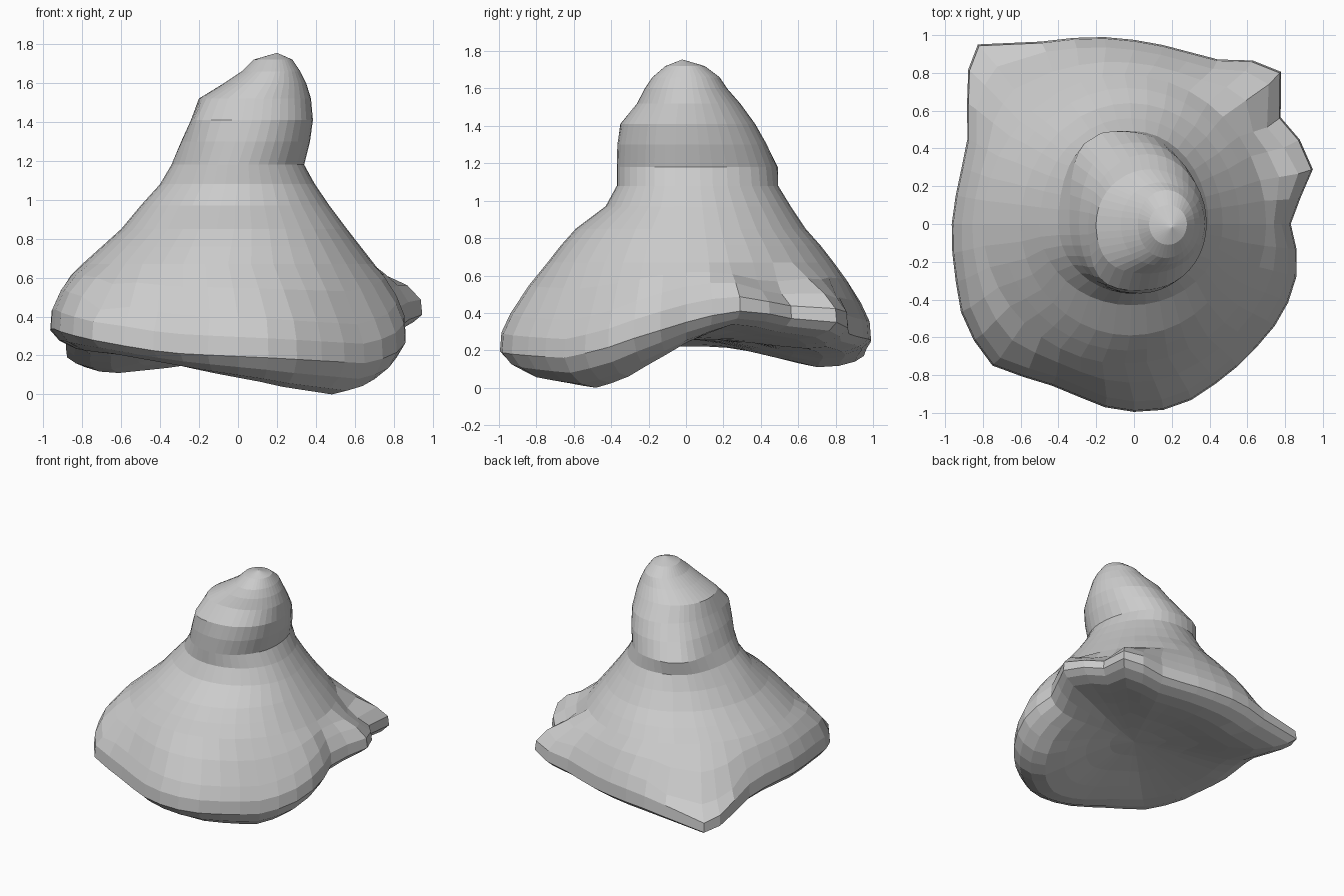
import bpy, bmesh
from math import sin, cos, radians, exp, pi

if "Cube" in bpy.data.objects:
    bpy.data.objects.remove(bpy.data.objects["Cube"])

N = 40  # sides around

# Rim outline: angle, radius, height of widest edge, height of underside lip
RIM = [
    (0, .83, .40, .24), (10, .90, .44, .29), (17, .99, .46, .33), (25, .99, .45, .32),
    (36, .96, .42, .29), (46, 1.12, .40, .26), (54, 1.07, .37, .23), (62, .98, .34, .21),
    (75, .95, .32, .20), (90, .975, .31, .18), (105, 1.02, .30, .16), (120, 1.10, .25, .13),
    (131, 1.26, .22, .11), (137, 1.20, .24, .13), (150, 1.00, .32, .19), (165, .95, .37, .22),
    (195, .98, .39, .22), (210, 1.04, .37, .21), (225, 1.06, .33, .20), (240, .96, .28, .16),
    (252, .96, .26, .13), (264, .99, .25, .10), (277, 1.00, .24, .07), (288, .98, .23, .04),
    (300, .94, .22, .02), (315, .92, .21, .00), (330, .92, .25, .04), (345, .90, .33, .14),
    (360, .83, .40, .24)]

# Cloak and head sections: z, x min, x max, y min, y max
SECTIONS = [
    (.67, -.80, .70, -.74, .79), (.76, -.70, .63, -.67, .72), (.85, -.60, .56, -.59, .64),
    (.97, -.50, .47, -.43, .56), (1.08, -.40, .395, -.37, .49), (1.18, -.34, .34, -.37, .48),
    (1.30, -.29, .37, -.365, .43), (1.41, -.24, .385, -.345, .37), (1.52, -.20, .375, -.26, .29),
    (1.60, -.07, .35, -.22, .22), (1.66, .02, .32, -.18, .18), (1.72, .08, .28, -.11, .10)]


def rim_at(deg):
    for a, b in zip(RIM, RIM[1:]):
        if a[0] <= deg <= b[0]:
            t = (deg - a[0]) / (b[0] - a[0])
            return [p + (q - p) * t for p, q in zip(a[1:], b[1:])]


def bump(ang, z, deg, height, spread):
    d = (ang - radians(deg) + pi) % (2 * pi) - pi
    return exp(-(d / .45) ** 2 - ((z - height) / spread) ** 2)


def section_point(sec, ang):
    z, x0, x1, y0, y1 = sec
    # front-left shoulder and back-left cheek of the head
    k = 1 + .16 * bump(ang, z, 228, 1.42, .14) + .18 * bump(ang, z, 132, 1.19, .12)
    x = (x0 + x1) / 2 + (x1 - x0) / 2 * cos(ang) * k
    y = (y1 if sin(ang) > 0 else -y0) * sin(ang) * k
    return x, y, z


def mix(p, q, t, lift=0):
    return (p[0] + (q[0] - p[0]) * t, p[1] + (q[1] - p[1]) * t, p[2] + (q[2] - p[2]) * t + lift)


# Each column runs from the hollow underside, round the rim, and up to the head
HOLLOW = .26
columns = []
for i in range(N):
    deg = 360 * i / N
    # snap to the pointed corners
    deg = {18: 17, 45: 46, 135: 137, 126: 131}.get(round(deg), deg)
    ang = radians(deg)
    r, zr, zb = rim_at(deg)
    polar = lambda s, z: (s * cos(ang), s * sin(ang), z)
    under = [polar(r * s, HOLLOW + (zb - HOLLOW) * t)
             for s, t in ((.2, .1), (.4, .38), (.58, .75), (.74, 1))]
    low = zr - .05
    under += [polar(r * .86, zb + (low - zb) * .12), polar(r * .95, zb + (low - zb) * .5)]
    # pointed corners and the right-hand frill are thinner than the rest of the rim
    frill = exp(-((deg - 30) / 20) ** 2)
    thin = min(1, max(.4, 1 - (r - 1) * 2.2)) * (1 - .7 * frill)
    lift = .15 - .075 * max(frill, (r > 1.05) * .6)
    top = polar(min(r * .945, 1.0 + (r - 1) * .4) - .04 * frill, zr + lift)
    col = under + [polar(r, low), polar(r * .992, zr + .05 * thin), top]
    shoulder = section_point(SECTIONS[0], ang)
    col += [mix(top, shoulder, .5, .015 - .035 * frill)]
    col += [section_point(s, ang) for s in SECTIONS]
    columns.append(col)

# Loft the columns into one closed body
bm = bmesh.new()
grid = [[bm.verts.new(p) for p in col] for col in columns]
base = bm.verts.new((0, 0, HOLLOW))
tip = bm.verts.new((.2, -.02, 1.755))
for a, b in zip(grid, grid[1:] + grid[:1]):
    for j in range(len(a) - 1):
        bm.faces.new((a[j], b[j], b[j + 1], a[j + 1]))
    bm.faces.new((base, b[0], a[0]))
    bm.faces.new((a[-1], b[-1], tip))
bmesh.ops.recalc_face_normals(bm, faces=bm.faces)
mesh = bpy.data.meshes.new("cloaked_body")
bm.to_mesh(mesh)
bm.free()
body = bpy.data.objects.new("cloaked_body", mesh)
bpy.context.collection.objects.link(body)
